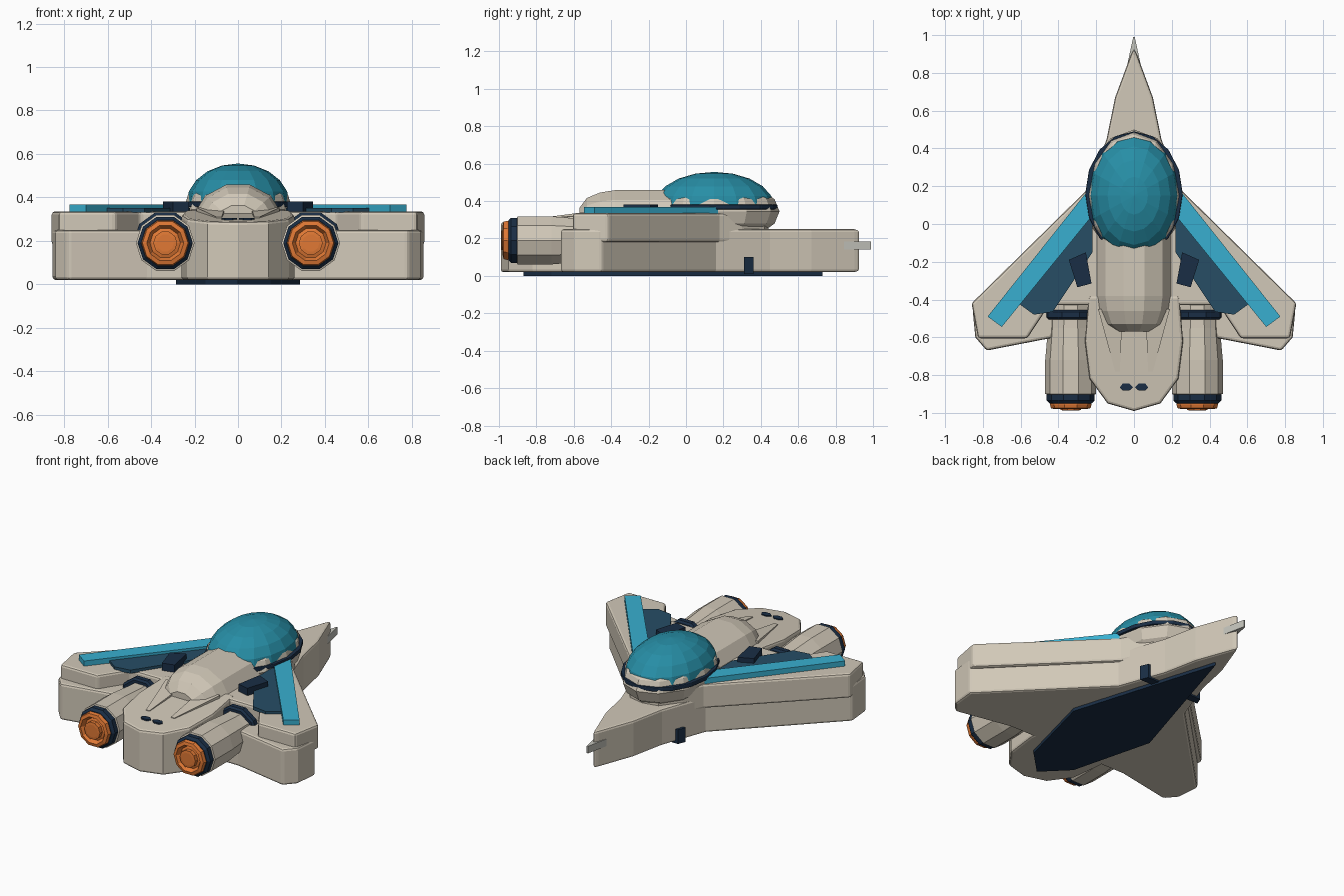
import bpy, bmesh, math
from mathutils import Matrix, Vector

if "Cube" in bpy.data.objects:
    bpy.data.objects.remove(bpy.data.objects["Cube"])


def mat(name, c):
    m = bpy.data.materials.new(name)
    m.diffuse_color = (*c, 1)
    m.use_nodes = True
    m.node_tree.nodes["Principled BSDF"].inputs["Base Color"].default_value = m.diffuse_color
    return m


HULL = mat("hull_beige", (.64, .58, .48))
NAVY = mat("navy", (.010, .027, .06))
PANEL = mat("slate_blue", (.02, .075, .13))
CYAN = mat("cyan", (.04, .43, .63))
GLASS = mat("teal_glass", (.02, .27, .38))
ORANGE = mat("orange", (.75, .19, .035))
STEEL = mat("pale_grey", (.55, .55, .5))


def finish(name, bm, m, bevel=0):
    bmesh.ops.recalc_face_normals(bm, faces=bm.faces)
    me = bpy.data.meshes.new(name)
    bm.to_mesh(me)
    bm.free()
    me.materials.append(m)
    ob = bpy.data.objects.new(name, me)
    bpy.context.collection.objects.link(ob)
    if bevel:
        b = ob.modifiers.new("bevel", 'BEVEL')
        b.width, b.segments, b.limit_method = bevel, 2, 'ANGLE'
        b.angle_limit = math.radians(50)
    return ob


def prism(name, pts, z0, z1, m, bevel=0, slope=0):
    """Extrude a plan outline; slope tilts the top along y."""
    bm = bmesh.new()
    lo = [bm.verts.new((x, y, z0)) for x, y in pts]
    hi = [bm.verts.new((x, y, z1 + slope * (y - pts[0][1]))) for x, y in pts]
    bm.faces.new(lo)
    bm.faces.new(hi)
    n = len(pts)
    for i in range(n):
        j = (i + 1) % n
        bm.faces.new((lo[i], lo[j], hi[j], hi[i]))
    return finish(name, bm, m, bevel)


def mirrored(half):
    """Close a right-hand outline that starts and ends on x = 0."""
    return half + [(-x, y) for x, y in half[::-1] if x > 0]


def lathe(name, prof, n, m, loc, sx=1):
    """Revolve (radius, y) points round a lengthwise axis."""
    bm = bmesh.new()
    rings = []
    for r, y in prof:
        ring = []
        for i in range(n):
            a = 2 * math.pi * (i + .5) / n
            ring.append(bm.verts.new((loc[0] + sx * r * math.sin(a), y, loc[2] + r * math.cos(a))))
        rings.append(ring)
    for a, b in zip(rings, rings[1:]):
        for i in range(n):
            j = (i + 1) % n
            bm.faces.new((a[i], a[j], b[j], b[i]))
    bm.faces.new(rings[0])
    bm.faces.new(rings[-1])
    return finish(name, bm, m)


def ellipsoid(name, loc, rad, m, seg, rings, zmin=-2):
    bm = bmesh.new()
    bmesh.ops.create_uvsphere(bm, u_segments=seg, v_segments=rings, radius=1)
    bmesh.ops.transform(bm, verts=bm.verts, matrix=Matrix.Translation(loc) @ Matrix.Diagonal((*rad, 1)))
    bmesh.ops.bisect_plane(bm, geom=bm.verts[:] + bm.edges[:] + bm.faces[:], plane_co=(0, 0, zmin),
                           plane_no=(0, 0, 1), clear_inner=True)
    return finish(name, bm, m)


# Lower delta hull with nose, in two halves of the wing thickness
prism("lower_hull", mirrored([(0, .93), (.015, .9), (.1, .67), (.145, .45), (.25, .16), (.855, -.45),
                              (.84, -.6), (.78, -.67), (.42, -.6), (0, -.6)]), .02, .25, HULL, .014)
prism("upper_wing", mirrored([(0, .44), (.1, .42), (.19, .3), (.25, .18), (.86, -.42), (.825, -.605),
                              (.565, -.605), (.45, -.43), (0, -.43)]), .18, .335, HULL, .014)
prism("belly_plate", mirrored([(0, .73), (.285, -.2), (.15, -.72), (0, -.87)]), 0, .025, NAVY)
prism("nose_spike", [(-.045, .8), (.045, .8), (.004, .99), (-.004, .99)], .14, .185, STEEL)

# Tail fuselage, sloping down to the rear
prism("tail_body", mirrored([(0, -.99), (.14, -.95), (.235, -.82), (.26, -.62), (.24, -.38), (0, -.38)]),
      .02, .287, HULL, .014, .09)

# Rear spine and its low tail ridges
lathe("spine", [(.1, -.57), (.155, -.53), (.185, -.46), (.198, -.38), (.198, .1)], 12, HULL, (0, 0, .267), 1.08)

# Cockpit: bowl, rim and glass dome
ellipsoid("cockpit_bowl", (0, .15, .345), (.25, .35, .17), HULL, 12, 8)
bm = bmesh.new()
bmesh.ops.create_cone(bm, cap_ends=True, segments=16, radius1=1, radius2=1, depth=.026,
                      matrix=Matrix.Translation((0, .16, .368)) @ Matrix.Diagonal((.258, .33, 1, 1)))
finish("cockpit_rim", bm, NAVY, .005)
ellipsoid("canopy", (0, .15, .37), (.238, .322, .186), GLASS, 16, 10, .365)

for s, side in ((1, "right"), (-1, "left")):
    def flip(p):
        return [(s * x, y) for x, y in p]

    # Wing trim
    prism("wing_panel_" + side, flip([(.22, .1), (.665, -.38), (.64, -.4), (.53, -.48), (.43, -.465), (.22, -.15)]),
          .33, .352, PANEL)
    prism("wing_stripe_" + side, flip([(.25, .17), (.775, -.49), (.70, -.545), (.2, .07)]), .33, .368, CYAN)
    prism("wing_box_" + side, flip([(.255, -.15), (.345, -.19), (.3, -.335), (.225, -.315)][::1]), .33, .382, NAVY)
    # Side vent on the nose and small tail vent
    prism("nose_vent_" + side, flip([(.1, .31), (.215, .31), (.195, .36), (.1, .36)]), .01, .1, NAVY)
    prism("tail_vent_" + side, flip([(.005, -.865), (.025, -.845), (.06, -.845), (.075, -.865), (.06, -.882),
                                     (.025, -.882)]), .28, .306, NAVY)
    # Tail ridge running back from the spine
    prism("tail_ridge_" + side, flip([(.075, -.78), (.06, -.45), (.19, -.45), (.1, -.78)]), .306, .31, HULL, 0, .13)

    # Engine pod, bands and stepped nozzle
    c = (s * .335, 0, .19)
    lathe("engine_" + side, [(.115, -.42), (.12, -.55), (.135, -.72), (.135, -.9), (.122, -.905)], 10, HULL, c)
    lathe("engine_band_" + side, [(.135, -.455), (.148, -.465), (.148, -.495), (.135, -.505)], 10, NAVY, c)
    lathe("nozzle_collar_" + side, [(.122, -.89), (.127, -.905), (.127, -.935), (.112, -.95), (.1, -.95)], 10, NAVY, c)
    lathe("nozzle_" + side, [(.1, -.93), (.11, -.955), (.105, -.975), (.085, -.98), (.07, -.955), (.055, -.96),
                             (.055, -.985), (.04, -.987)], 10, ORANGE, c)
